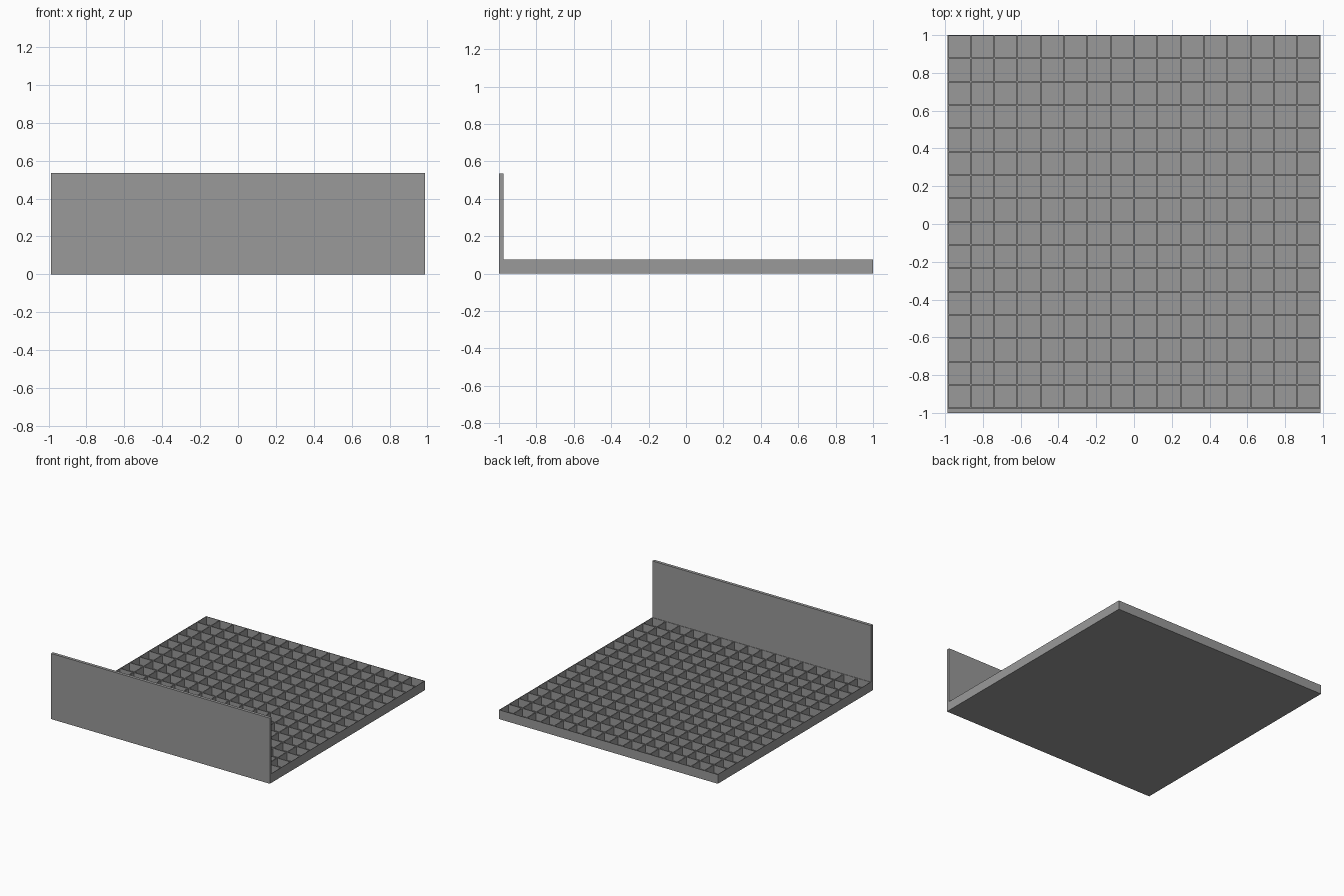
import bpy, bmesh
from mathutils import Matrix, Vector

if "Cube" in bpy.data.objects:
    bpy.data.objects.remove(bpy.data.objects["Cube"])

CELLS = 16
HALF_X = 0.987
FRONT, WALL_BACK, BACK = -1.0, -0.975, 1.0
TRAY_H, WALL_H = 0.075, 0.535
FLOOR = 0.012          # thickness under the pockets
RIB = 0.008            # thickness of the ribs between pockets

grey = bpy.data.materials.new("mid_grey")
grey.diffuse_color = (0.32, 0.32, 0.32, 1)
grey.use_nodes = True
grey.node_tree.nodes["Principled BSDF"].inputs["Base Color"].default_value = grey.diffuse_color


def finish(name, bm):
    bmesh.ops.recalc_face_normals(bm, faces=bm.faces[:])
    mesh = bpy.data.meshes.new(name)
    bm.to_mesh(mesh)
    bm.free()
    mesh.materials.append(grey)
    obj = bpy.data.objects.new(name, mesh)
    bpy.context.collection.objects.link(obj)
    return obj


# Pocketed tray: a grid of square cells, each inset and sunk to the floor
bm = bmesh.new()
depth_y = BACK - WALL_BACK
place = (Matrix.Translation((0, (BACK + WALL_BACK) / 2, TRAY_H))
         @ Matrix.Diagonal((HALF_X, depth_y / 2, 1, 1)))
bmesh.ops.create_grid(bm, x_segments=CELLS, y_segments=CELLS, size=1, matrix=place)
cells = bm.faces[:]
rim = [e for e in bm.edges if e.is_boundary]

# Outer skirt and underside
skirt = bmesh.ops.extrude_edge_only(bm, edges=rim)["geom"]
for v in [g for g in skirt if isinstance(g, bmesh.types.BMVert)]:
    v.co.z = 0
bmesh.ops.contextual_create(bm, geom=[g for g in skirt if isinstance(g, bmesh.types.BMEdge)])

# Pockets
bmesh.ops.inset_individual(bm, faces=cells, thickness=RIB / 2, use_even_offset=True)
sunk = bmesh.ops.extrude_discrete_faces(bm, faces=cells)["faces"]
for v in {v for f in sunk for v in f.verts}:
    v.co.z = FLOOR
finish("pocketed_tray", bm)

# Tall front panel
bm = bmesh.new()
bmesh.ops.create_cube(bm, size=1)
bmesh.ops.scale(bm, vec=Vector((2 * HALF_X, WALL_BACK - FRONT, WALL_H)), verts=bm.verts[:])
bmesh.ops.translate(bm, vec=Vector((0, (FRONT + WALL_BACK) / 2, WALL_H / 2)), verts=bm.verts[:])
finish("front_panel", bm)
